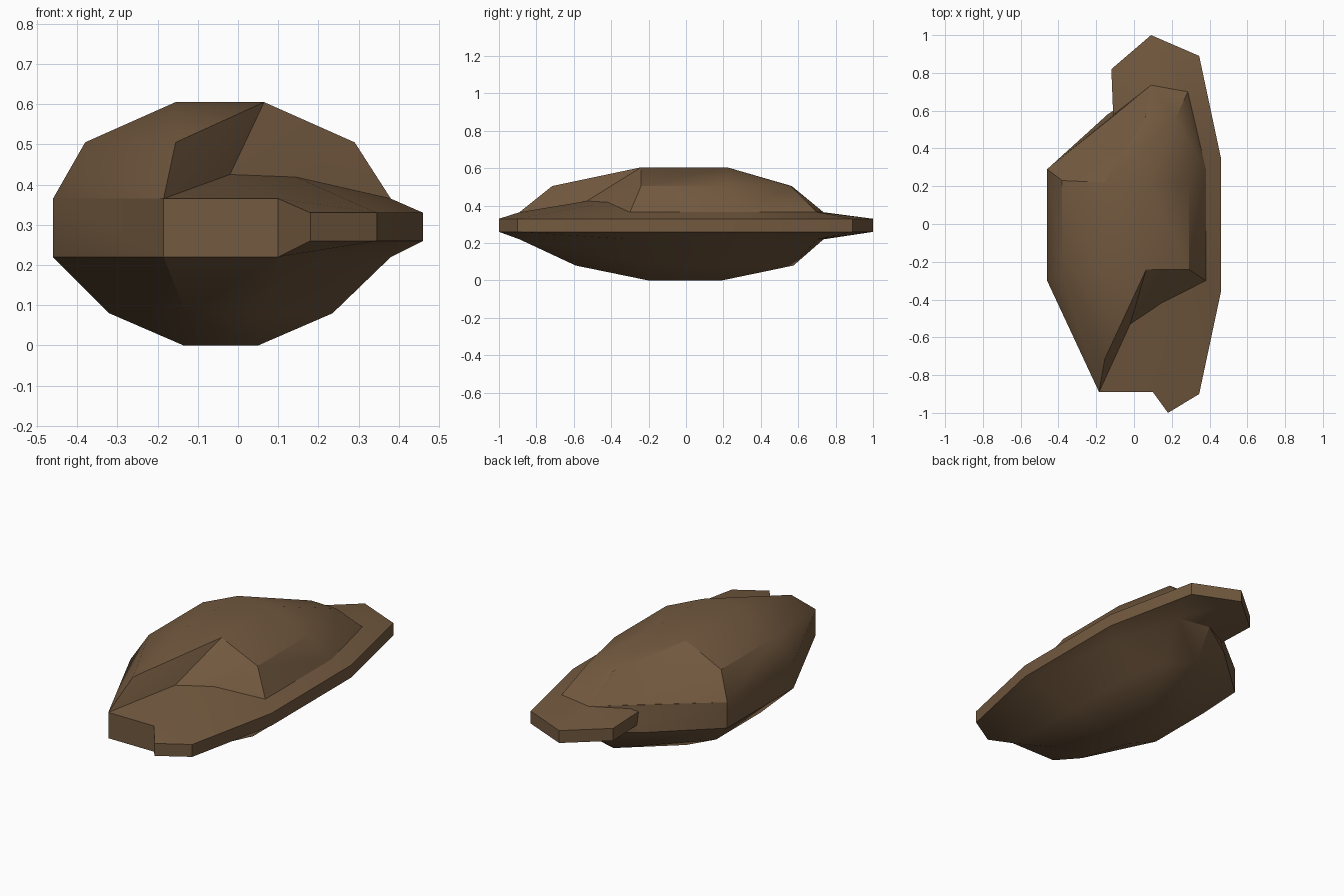
import bpy, bmesh, math

default_cube = bpy.data.objects.get("Cube")
if default_cube:
    bpy.data.objects.remove(default_cube, do_unlink=True)

stone = bpy.data.materials.new("brown_stone")
stone.use_nodes = True
colour = (0.17, 0.1, 0.05, 1)
stone.diffuse_color = colour
stone.node_tree.nodes["Principled BSDF"].inputs["Base Color"].default_value = colour


def at(height, *outline):
    """Lift a flat outline to one height."""
    return [(x, y, height) for x, y in outline]


def convex_piece(name, points):
    """Chiselled convex stone piece wrapped around its corner points."""
    bm = bmesh.new()
    for point in points:
        bm.verts.new(point)
    result = bmesh.ops.convex_hull(bm, input=bm.verts)
    loose = {g for g in result["geom_interior"] + result["geom_unused"]
             if isinstance(g, bmesh.types.BMVert)}
    bmesh.ops.delete(bm, geom=list(loose), context="VERTS")
    bmesh.ops.recalc_face_normals(bm, faces=bm.faces)
    bmesh.ops.dissolve_limit(bm, angle_limit=math.radians(1),
                             verts=bm.verts, edges=bm.edges)
    mesh = bpy.data.meshes.new(name)
    bm.to_mesh(mesh)
    bm.free()
    mesh.materials.append(stone)
    piece = bpy.data.objects.new(name, mesh)
    bpy.context.scene.collection.objects.link(piece)
    return piece


# Corners shared by neighbouring pieces
west = [(-.46, .29), (-.46, -.3), (-.185, -.89)]
east = [(.38, -.3), (.38, .29), (.285, .7), (.09, .735)]
nose = (.1, -.89)
notch = (-.11, .57)
crown = at(.605, (-.155, -.24), (.065, -.24), (.065, .22), (-.155, .22))
step_left, step_right = at(.425, (-.02, -.53), (.13, -.385))

# Thick body tapering to a small flat base
body = convex_piece("rock_body",
    at(.365, *west, nose, *east, notch)
    + at(.22, *west, nose, *east, (-.14, .58))
    + at(.08, (-.32, -.2), (-.13, -.59), (.05, -.59), (.235, -.2),
         (.235, .19), (.18, .45), (.05, .575), (-.1, .4), (-.32, .19))
    + at(0, (-.135, -.2), (.05, -.2), (.05, .19), (-.135, .19))
    + [step_left, step_right])

# Thin ledge around the left side
rim = [(.18, -1), (.345, -.9), (.46, -.36), (.46, .35),
       (.345, .89), (.09, 1), (-.12, .82), notch]
ledge = convex_piece("rock_ledge",
    at(.33, *rim) + at(.26, *rim)
    + at(.365, nose, *east) + at(.22, nose, *east) + [step_right])

# Raised top in two pieces, leaving a chipped corner between them
ridge = convex_piece("rock_ridge",
    crown + [step_left] + at(.365, *west, notch)
    + at(.505, (-.38, .23), (-.38, -.25), (-.155, -.715), (-.08, .405)))
shoulder = convex_piece("rock_shoulder",
    crown + [step_left, step_right] + at(.365, *east, notch)
    + at(.505, (.29, -.24), (.29, .22), (.22, .56), (.06, .565), (-.08, .405)))

# Fuse the pieces into one rock
bpy.context.view_layer.objects.active = body
for piece in (ledge, ridge, shoulder):
    union = body.modifiers.new("union", "BOOLEAN")
    union.operation = "UNION"
    union.solver = "EXACT"
    union.object = piece
    bpy.ops.object.modifier_apply(modifier=union.name)
    bpy.data.objects.remove(piece, do_unlink=True)

# Clean seams, then smooth the shallow edges only
bm = bmesh.new()
bm.from_mesh(body.data)
bmesh.ops.remove_doubles(bm, verts=bm.verts, dist=.002)
bmesh.ops.dissolve_limit(bm, angle_limit=math.radians(1),
                         verts=bm.verts, edges=bm.edges)
bm.to_mesh(body.data)
bm.free()
body.name = "rock"
body.select_set(True)
bpy.ops.object.shade_smooth_by_angle(angle=math.radians(30))
